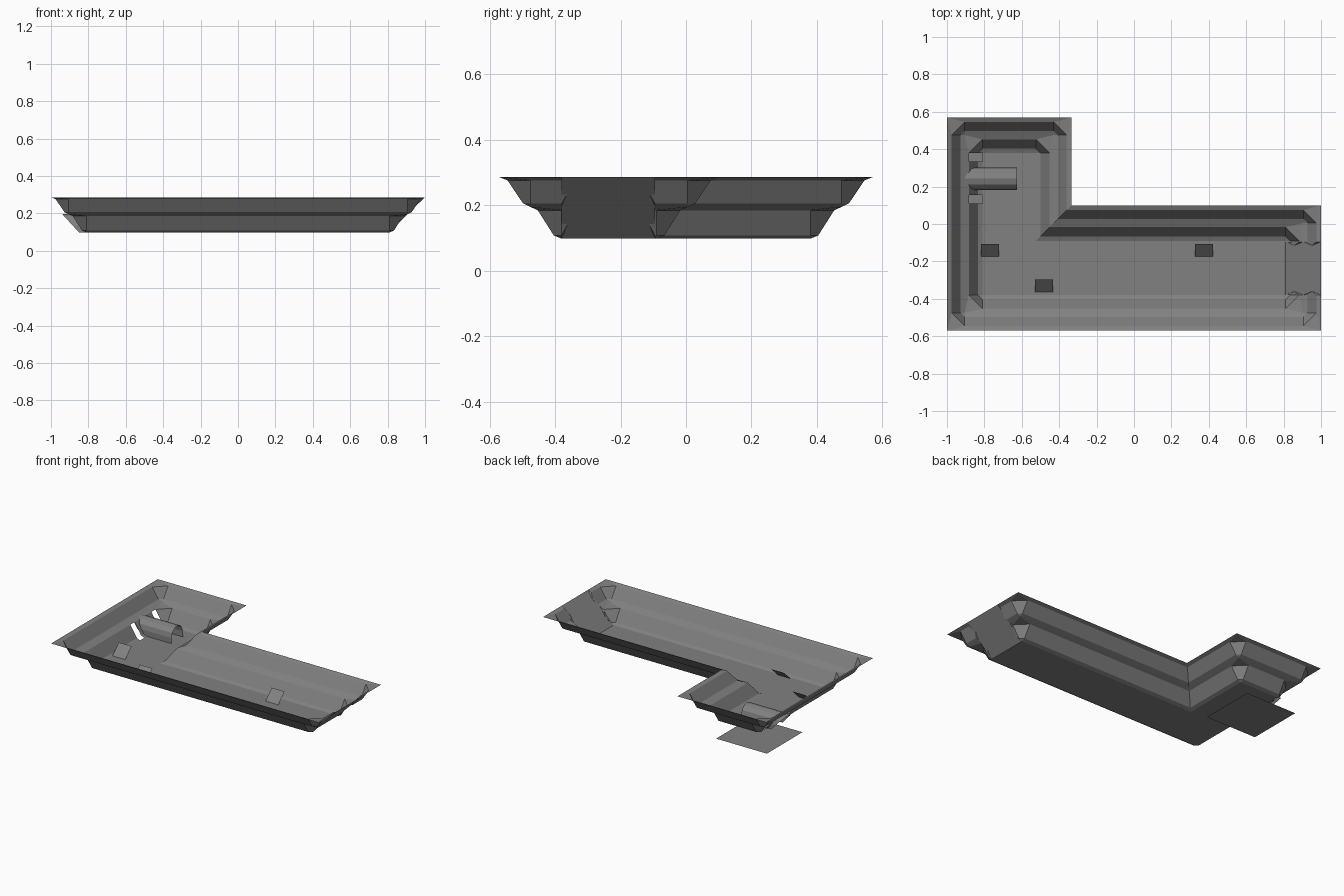
import bpy, bmesh, math
from mathutils import Vector

if "Cube" in bpy.data.objects:
    bpy.data.objects.remove(bpy.data.objects["Cube"])

stone = bpy.data.materials.new("grey stone")
stone.diffuse_color = (0.22, 0.22, 0.22, 1)
stone.use_nodes = True
stone.node_tree.nodes["Principled BSDF"].inputs["Base Color"].default_value = stone.diffuse_color

TOP, FLOOR, W = 0.286, 0.098, 0.19
RAMP_Y = (-0.38, -0.095)


def make(name, faces):
    """Build a surface from lists of points, all faces turned upward."""
    bm = bmesh.new()
    for pts in faces:
        clean = []
        for p in pts:
            p = Vector(p)
            if all((p - q).length > 1e-4 for q in clean):
                clean.append(p)
        if len(clean) > 2:
            bm.faces.new([bm.verts.new(p) for p in clean])
    bmesh.ops.remove_doubles(bm, verts=bm.verts, dist=1e-4)
    bm.normal_update()
    for f in bm.faces:
        if f.normal.z < 0:
            f.normal_flip()
    me = bpy.data.meshes.new(name)
    bm.to_mesh(me)
    bm.free()
    me.materials.append(stone)
    ob = bpy.data.objects.new(name, me)
    bpy.context.collection.objects.link(ob)
    return ob


# Rim outline, counterclockwise from one side of the ramp to the other;
# the extra stops on the west side bound the wall openings
path = [Vector(p) for p in [
    (1, RAMP_Y[1]), (1, 0.10), (-0.335, 0.10), (-0.335, 0.57), (-1, 0.57),
    (-1, 0.335), (-1, 0.155), (-1, 0.11), (-1, -0.57), (1, -0.57), (1, RAMP_Y[0])]]
OPENINGS = (4, 6)

# Wall tiers: (inset, height) profiles
upper = [(0, TOP), (0.025, 0.276), (0.072, 0.206), (0.095, 0.195)]
lower = [(0.095, 0.195), (0.117, 0.185), (0.166, 0.108), (W, FLOOR)]


def ring(d, z, tier):
    """Pairs of points per stop; outer corners are cut across the tier."""
    t = tier[-1][0]
    out = []
    for i, p in enumerate(path):
        d2 = (path[i + 1] - p).normalized() if i < len(path) - 1 else None
        d1 = (p - path[i - 1]).normalized() if i else d2
        d2 = d2 or d1
        n1, n2 = Vector((-d1.y, d1.x)), Vector((-d2.y, d2.x))
        turn = d1.cross(d2)
        if abs(turn) < 0.1:
            a = b = p + n1 * d
        elif turn < 0 or d == tier[0][0]:
            a = b = p + (n1 + n2) * d
        else:
            a, b = p - d1 * t + n1 * d, p + d2 * t + n2 * d
        out.append((a.to_3d() + Vector((0, 0, z)), b.to_3d() + Vector((0, 0, z))))
    return out


def tier_faces(tier, openings=()):
    faces = []
    rings = [ring(d, z, tier) for d, z in tier]
    for k in range(len(rings) - 1):
        r, s = rings[k], rings[k + 1]
        for i in range(len(path)):
            faces.append([r[i][0], r[i][1], s[i][1], s[i][0]])
            if i + 1 < len(path) and not (i in openings and k > 0):
                faces.append([r[i][1], r[i + 1][0], s[i + 1][0], s[i][1]])
    return faces, rings[-1]


upper_faces, _ = tier_faces(upper)
lower_faces, inner = tier_faces(lower, OPENINGS)
make("upper_wall", upper_faces)
make("lower_wall", lower_faces)
make("pit_floor", [[p for pair in inner for p in pair]])

# Ramp with small cheek facets where the walls end
ramp = [[(1, RAMP_Y[0], TOP), (1, RAMP_Y[1], TOP),
         (1 - W, RAMP_Y[1], FLOOR), (1 - W, RAMP_Y[0], FLOOR)]]
for y, side in ((RAMP_Y[0], 1), (RAMP_Y[1], -1)):
    for tier in (upper, lower):
        mid = (tier[0][0] + tier[-1][0]) / 2
        apex = (1 - mid, y + side * 0.02, TOP - mid * (TOP - FLOOR) / W + 0.002)
        for (d1, z1), (d2, z2) in zip(tier, tier[1:]):
            ramp.append([(1 - d1, y, z1), (1 - d2, y, z2), apex])
make("entry_ramp", ramp)

# Arched culvert running through the west wall
cy, r, spring = 0.242, 0.06, 0.136
arch = [(cy - r, FLOOR)]
arch += [(cy - r * math.cos(math.pi * k / 6), spring + r * math.sin(math.pi * k / 6))
         for k in range(7)]
arch.append((cy + r, FLOOR))


def outer_x(z):
    return -0.85 - 0.09 * (z - FLOOR) / (spring + r - FLOOR)


make("culvert", [[(-0.625, y1, z1), (-0.625, y2, z2),
                  (outer_x(z2), y2, z2), (outer_x(z1), y1, z1)]
                 for (y1, z1), (y2, z2) in zip(arch, arch[1:])])

# Leaning slabs on the floor
for i, (x, y) in enumerate([(-0.77, -0.14), (-0.48, -0.33), (0.375, -0.14)]):
    make(f"leaning_slab_{i + 1}", [[(x - 0.048, y - 0.034, 0.1), (x + 0.048, y - 0.034, 0.1),
                                    (x + 0.048, y + 0.034, 0.165), (x - 0.048, y + 0.034, 0.165)]])

# Lower ground sheet beneath the culvert
make("lower_ground", [[(-0.91, 0.055, 0), (-0.53, 0.055, 0),
                       (-0.53, 0.435, 0), (-0.91, 0.435, 0)]])
